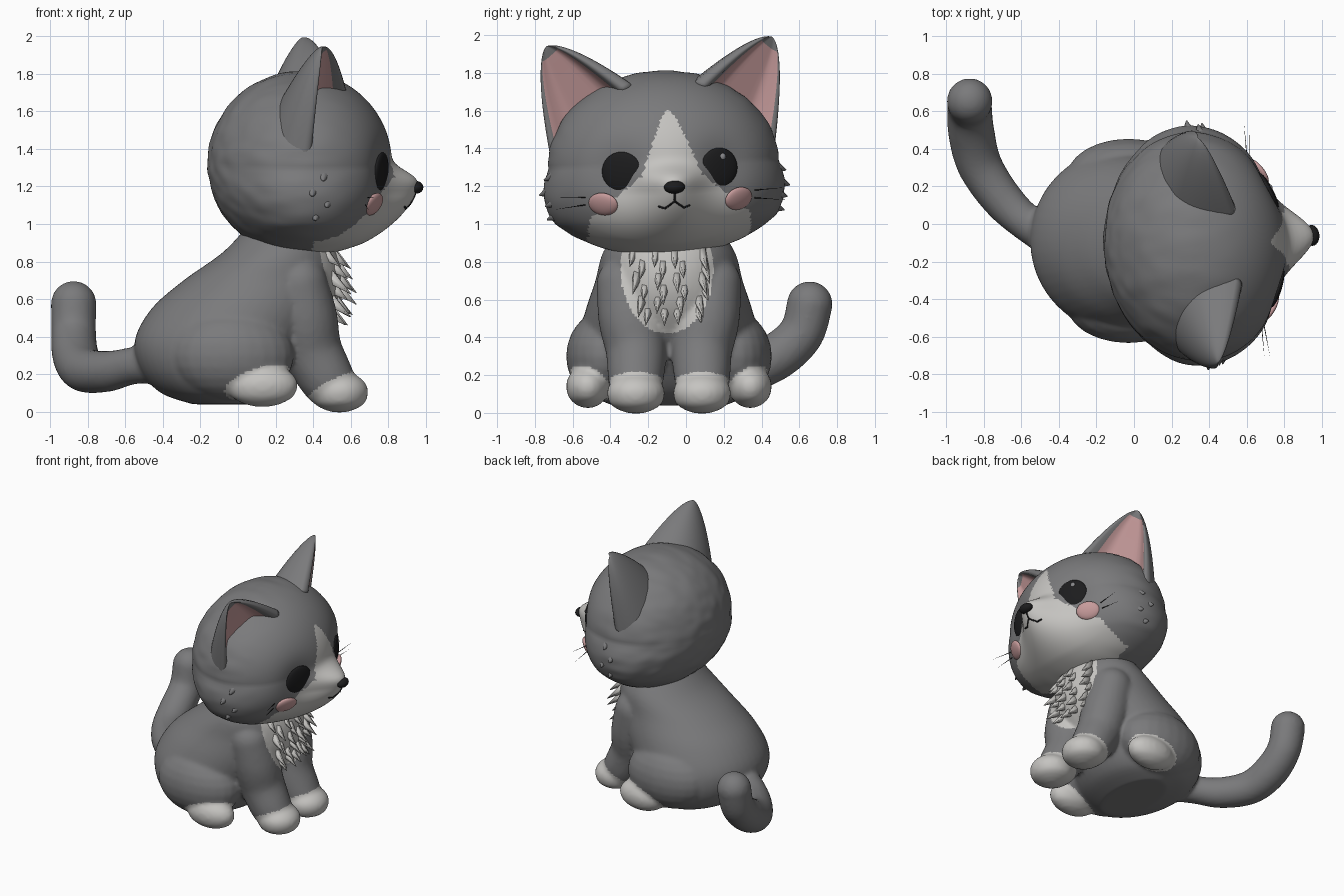
import bpy, bmesh, math, random
from mathutils import Vector, Matrix, noise
from mathutils.bvhtree import BVHTree

if "Cube" in bpy.data.objects:
    bpy.data.objects.remove(bpy.data.objects["Cube"])

random.seed(4)


def material(name, rgb):
    m = bpy.data.materials.new(name)
    m.diffuse_color = (*rgb, 1)
    m.use_nodes = True
    m.node_tree.nodes["Principled BSDF"].inputs["Base Color"].default_value = m.diffuse_color
    return m


GREY = material("grey fur", (0.195, 0.195, 0.20))
WHITE = material("white fur", (0.56, 0.55, 0.53))
PINK = material("soft pink", (0.57, 0.33, 0.33))
BLACK = material("black", (0.012, 0.012, 0.013))
SHINE = material("eye shine", (0.25, 0.25, 0.26))

# the head is modelled round its own centre, then turned and tilted slightly
HEAD = (Matrix.Translation((0.33, -0.12, 1.32))
        @ Matrix.Rotation(math.radians(5), 4, 'Z')
        @ Matrix.Rotation(math.radians(2.4), 4, 'X'))


def finish(bm, name, mats, matrix=None):
    me = bpy.data.meshes.new(name)
    bmesh.ops.recalc_face_normals(bm, faces=bm.faces[:])
    bm.to_mesh(me)
    bm.free()
    for m in mats:
        me.materials.append(m)
    if matrix:
        me.transform(matrix)
    me.shade_smooth()
    ob = bpy.data.objects.new(name, me)
    bpy.context.collection.objects.link(ob)
    return ob


def ball(bm, c, r, rot=None, seg=24):
    r = (r, r, r) if isinstance(r, (int, float)) else r
    m = Matrix.Translation(c) @ (rot or Matrix()) @ Matrix.Diagonal((*r, 1))
    bmesh.ops.create_uvsphere(bm, u_segments=seg, v_segments=seg // 2, radius=1, matrix=m)


def spike(bm, base, direction, r, length, seg=6, flat=1.0):
    d = Vector(direction).normalized()
    m = (Matrix.Translation(Vector(base) + d * length / 2)
         @ d.to_track_quat('Z', 'X').to_matrix().to_4x4() @ Matrix.Diagonal((1, flat, 1, 1)))
    bmesh.ops.create_cone(bm, cap_ends=True, segments=seg, radius1=r, radius2=r * 0.05,
                          depth=length, matrix=m)


def catmull(pts, n):
    """Smooth run of values through the given tuples."""
    p = [pts[0]] + list(pts) + [pts[-1]]
    out = []
    for i in range(1, len(p) - 2):
        for k in range(n):
            t = k / n
            out.append([0.5 * (2 * b + (c - a) * t + (2 * a - 5 * b + 4 * c - d) * t * t
                               + (3 * b - a - 3 * c + d) * t ** 3)
                        for a, b, c, d in zip(*p[i - 1:i + 3])])
    return out + [list(pts[-1])]


def chain(bm, pts, n=6):
    for x, y, z, r in catmull(pts, n):
        ball(bm, (x, y, z), r)


# ---- body: torso, haunches, legs, paws and tail fused together ----
MID = -0.09
bm = bmesh.new()
rows = catmull([(0.04, -0.24, 0.10, 0.30), (0.1, -0.41, 0.24, 0.42), (0.22, -0.52, 0.34, 0.48),
                (0.38, -0.55, 0.42, 0.48), (0.55, -0.46, 0.52, 0.44), (0.7, -0.29, 0.555, 0.39),
                (0.85, -0.08, 0.53, 0.35), (1.0, 0.06, 0.45, 0.25)], 5)
rings = []
for z, x0, x1, w in rows:
    rings.append([bm.verts.new(((x0 + x1) / 2 + (x1 - x0) / 2 * math.cos(a), MID + w * math.sin(a), z))
                  for a in [2 * math.pi * i / 48 for i in range(48)]])
for a, b in zip(rings, rings[1:]):
    for i in range(48):
        bm.faces.new((a[i], a[(i + 1) % 48], b[(i + 1) % 48], b[i]))
bm.faces.new(rings[0][::-1])
bm.faces.new(rings[-1])
paws = []
for s in (-1, 1):
    y = MID + s * 0.175
    chain(bm, [(0.33, y + s * 0.06, 0.68, 0.15), (0.36, y + s * 0.03, 0.5, 0.17),
               (0.39, y, 0.34, 0.162), (0.46, y, 0.2, 0.15), (0.50, y, 0.14, 0.135)])
    ball(bm, (-0.03, MID + s * 0.34, 0.30), (0.33, 0.205, 0.24))
    paws += [((0.54, y, 0.105), (0.155, 0.155, 0.11)),
             ((0.13, MID + s * 0.43, 0.14), (0.19, 0.115, 0.115))]
for c, r in paws:
    ball(bm, c, r)
    ball(bm, (c[0], c[1], c[2] - 0.03), (r[0] * 0.95, r[1] * 0.95, 0.075))
chain(bm, [(-0.38, -0.1, 0.27, 0.12), (-0.56, 0.0, 0.245, 0.10), (-0.70, 0.13, 0.215, 0.11),
           (-0.82, 0.31, 0.225, 0.12), (-0.865, 0.48, 0.30, 0.125), (-0.875, 0.61, 0.42, 0.12),
           (-0.875, 0.655, 0.575, 0.122)], 6)
raw = finish(bm, "body_parts", [])
mod = raw.modifiers.new("fuse", 'REMESH')
mod.mode, mod.voxel_size = 'VOXEL', 0.014
sm = raw.modifiers.new("soften", 'SMOOTH')
sm.factor, sm.iterations = 0.5, 8
dg = bpy.context.evaluated_depsgraph_get()
fused = bpy.data.meshes.new_from_object(raw.evaluated_get(dg))
bpy.data.objects.remove(raw)
bm = bmesh.new()
bm.from_mesh(fused)
for f in bm.faces:
    p = f.calc_center_median()
    f.material_index = 0
    chest = p.x > 0.38 and ((p.y + 0.1) / 0.245) ** 2 + ((p.z - 0.76) / 0.34) ** 2 < 1
    paw = any(sum(((p[i] - c[i]) / r[i]) ** 2 for i in range(3)) < 1.25 for c, r in paws)
    if chest or (paw and p.z < 0.25):
        f.material_index = 1
body_tree = BVHTree.FromBMesh(bm)
finish(bm, "body", [GREY, WHITE])

# ---- chest fur tufts ----
bm = bmesh.new()
for row in range(6):
    z = 0.84 - row * 0.06
    half = 0.19 * math.sqrt(max(0.05, 1 - ((z - 0.76) / 0.32) ** 2))
    for i in range(4):
        y = -0.1 + half * (i - 1.5 + 0.3 * (row % 2)) / 1.7 + random.uniform(-0.02, 0.02)
        hit = body_tree.ray_cast(Vector((2, y, z)), Vector((-1, 0, 0)))[0]
        if hit:
            spike(bm, hit - Vector((0.05, 0, -0.02)), (0.85, (y + 0.1) * 1.2, -0.7),
                  0.046, random.uniform(0.13, 0.19), flat=0.7)
finish(bm, "chest_fur", [WHITE])

# ---- head: round skull, full cheeks, eye sockets, pointed muzzle ----
bm = bmesh.new()
bmesh.ops.create_icosphere(bm, subdivisions=6, radius=1)
for v in bm.verts:
    x, y, z = v.co.x * 0.49, v.co.y * 0.61, v.co.z * 0.492
    y *= 1 + 0.2 * min(1, max(0, -z / 0.3))
    front = min(1, max(0, x / 0.25))
    up = z + 0.13
    sy = 0.155 + 0.42 * max(0, -0.15 - z)
    fall = (up / 0.105) ** 3 if up > 0 else (up / 0.38) ** 2
    x += 0.155 * math.exp(-(y / sy) ** 2 - fall) * front
    x -= 0.04 * math.exp(-((abs(y) - 0.28) / 0.14) ** 2 - ((z + 0.03) / 0.15) ** 2) * front
    k = 0.012 * noise.noise(Vector((v.co.x * 2, v.co.y * 7, v.co.z * 7))) * (1 - front)
    v.co = (x * (1 + k), y * (1 + k), z * (1 + k))
for f in bm.faces:
    x, y, z = f.calc_center_median()
    y = abs(y)
    blaze = x > 0 and -0.08 < z < 0.28 and y < 0.015 + 0.15 * ((0.28 - z) / 0.35) ** 0.9
    jaw = x > 0.04 and z <= -0.07 and y < min(0.43, 0.17 + 1.25 * (-0.07 - z))
    f.material_index = 1 if blaze or jaw else 0
tree = BVHTree.FromBMesh(bm)
finish(bm, "head", [GREY, WHITE], HEAD)


def on_face(y, z):
    hit, n, *_ = tree.ray_cast(Vector((2, y, z)), Vector((-1, 0, 0)))
    return hit, (n if n.x > 0 else -n)


def face_disc(name, y, z, r, mat):
    p = on_face(y, z)[0]
    n = Vector((p.x / 0.24, p.y / 0.37, p.z / 0.24))
    b = bmesh.new()
    ball(b, p, r, n.to_track_quat('X', 'Z').to_matrix().to_4x4(), 32)
    finish(b, name, [mat], HEAD)


# ---- eyes, blush, nose ----
for s, side in ((-1, "right"), (1, "left")):
    face_disc(side + "_eye", s * 0.258, -0.035, (0.024, 0.11, 0.108), BLACK)
    face_disc(side + "_blush", s * 0.36, -0.2, (0.025, 0.085, 0.065), PINK)
p, n = on_face(0.275, 0.025)
bm = bmesh.new()
ball(bm, p + Vector((0.02, 0, 0)), (0.012, 0.022, 0.02), seg=12)
finish(bm, "eye_shine", [SHINE], HEAD)
bm = bmesh.new()
ball(bm, (0.62, 0, -0.125), (0.04, 0.056, 0.034))
finish(bm, "nose", [BLACK], HEAD)

# ---- mouth line and whiskers ----
bm = bmesh.new()
for a, b in (((0, -0.16), (0, -0.20)), ((0, -0.20), (-0.05, -0.235)), ((0, -0.20), (0.05, -0.235)),
             ((-0.05, -0.235), (-0.08, -0.225)), ((0.05, -0.235), (0.08, -0.225))):
    for i in range(9):
        t = i / 8
        ball(bm, on_face(a[0] + (b[0] - a[0]) * t, a[1] + (b[1] - a[1]) * t)[0], 0.006, seg=8)
finish(bm, "mouth", [BLACK], HEAD)
bm = bmesh.new()
for s in (-1, 1):
    for k in range(2):
        p, n = on_face(s * 0.45, -0.16 - 0.04 * k)
        spike(bm, p, (0.1 - 0.1 * k, s, 0.05 - 0.16 * k), 0.003, 0.17, 5)
finish(bm, "whiskers", [BLACK], HEAD)

# ---- ears: thick cupped shells opening forward and outward, pink lining ----
for s, side in ((-1, "right"), (1, "left")):
    bm = bmesh.new()
    lo, hi, tip = Vector((0.20, 0.16, 0.42)), Vector((-0.05, 0.59, 0.06)), Vector((0.06, 0.60, 0.645))
    N, R = 24, 26
    rings = []
    for j in range(R + 1):
        t = 1 - (1 - min(j / R, 0.985)) ** 1.5
        c = (lo + hi) / 2 * (1 - t) + tip * t
        h = (hi - lo) / 2 * (1 - t) ** 0.66
        ring = []
        for i in range(2 * N):
            back = i < N
            v = i / N if back else 2 - i / N
            q = c + h * -math.cos(math.pi * v)
            arc = math.sin(math.pi * v)
            if back:
                lean = math.sin(math.pi * v ** 0.8)
                q += Vector((-1, -0.2, 0)) * lean * (0.27 * (1 - t) ** 0.75)
            else:
                rim = 0.05 * min(1, arc / 0.45) * (1 - t) ** 0.4
                dip = min(1, max(0, (arc - 0.58) / 0.3)) * 0.13 * (1 - t) ** 0.8
                q += Vector((0.85, 0.5, 0)) * (rim - dip)
            ring.append(bm.verts.new((q.x, q.y * s, q.z)))
        rings.append(ring)
    for j in range(R):
        for i in range(2 * N):
            k = (i + 1) % (2 * N)
            f = bm.faces.new((rings[j][i], rings[j][k], rings[j + 1][k], rings[j + 1][i]))
            f.material_index = 1 if N + 5 <= i < 2 * N - 6 and j < R * 0.76 else 0
    bm.faces.new(rings[-1])
    bm.faces.new(rings[0][::-1])
    finish(bm, side + "_ear", [GREY, PINK], HEAD)

# ---- fur tufts on the cheeks ----
bm = bmesh.new()
for s in (-1, 1):
    for z, x in ((-0.05, 0.08), (-0.13, 0.02), (-0.19, 0.10), (-0.26, 0.04)):
        hit = tree.ray_cast(Vector((x, 2 * s, z)), Vector((0, -s, 0)))[0]
        spike(bm, hit - Vector((0, 0.09 * s, -0.03)), (-0.1, s, -0.35), 0.065, 0.125, 12)
finish(bm, "cheek_tufts", [GREY], HEAD)
